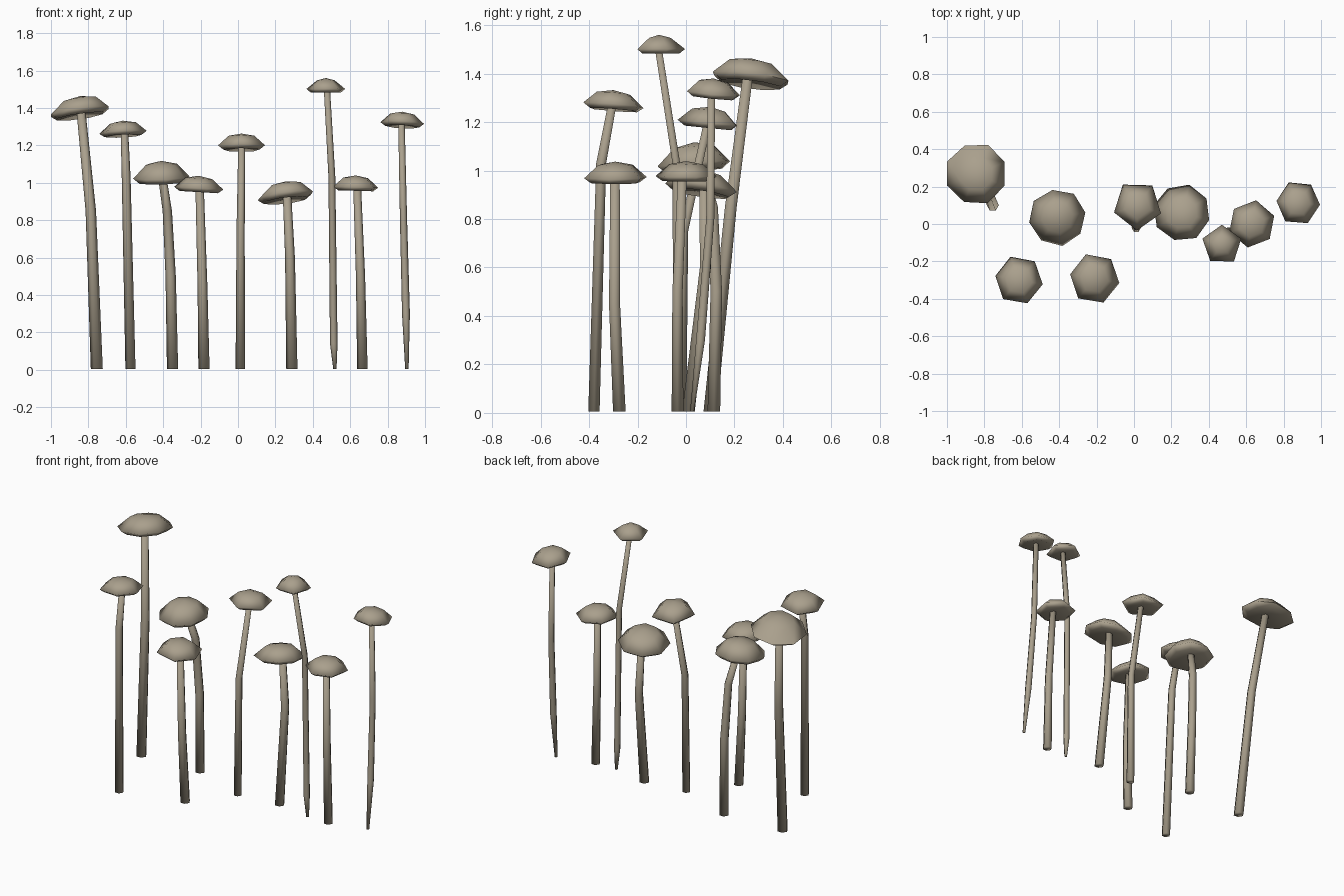
import bpy
import bmesh
from math import cos, sin, radians, tau
from mathutils import Vector

if "Cube" in bpy.data.objects:
    bpy.data.objects.remove(bpy.data.objects["Cube"])

# One dull khaki colour for everything
khaki = bpy.data.materials.new("khaki_grey")
khaki.use_nodes = True
khaki.diffuse_color = (0.40, 0.35, 0.265, 1)
shader = khaki.node_tree.nodes["Principled BSDF"]
shader.inputs["Base Color"].default_value = khaki.diffuse_color
shader.inputs["Roughness"].default_value = 0.9


def finish(bm, name):
    """Turn a bmesh into a smooth-shaded object."""
    bmesh.ops.recalc_face_normals(bm, faces=bm.faces)
    mesh = bpy.data.meshes.new(name)
    bm.to_mesh(mesh)
    bm.free()
    mesh.materials.append(khaki)
    obj = bpy.data.objects.new(name, mesh)
    bpy.context.collection.objects.link(obj)
    bpy.ops.object.select_all(action="DESELECT")
    obj.select_set(True)
    bpy.context.view_layer.objects.active = obj
    bpy.ops.object.shade_smooth_by_angle(angle=radians(100))


def bridge(bm, rings):
    """Join neighbouring rings of equal length with quads."""
    for low, high in zip(rings, rings[1:]):
        count = len(low)
        for i in range(count):
            j = (i + 1) % count
            bm.faces.new((low[i], low[j], high[j], high[i]))


def make_stem(name, path, radius, tip, sides=6):
    """Tapering tube through the path points; tip is the foot's radius factor."""
    bm = bmesh.new()
    rings = []
    for k, point in enumerate(path):
        r = radius * (1 - 0.25 * k / (len(path) - 1))
        if k == 0:
            r *= tip
        rings.append([bm.verts.new(Vector(point) + Vector((r * cos(tau * i / sides),
                                                          r * sin(tau * i / sides), 0)))
                      for i in range(sides)])
    bridge(bm, rings)
    bm.faces.new(rings[0])
    bm.faces.new(rings[-1])
    finish(bm, name)


def make_cap(name, centre, radius, height, tilt, sides, turn, shoulder):
    """Faceted dome with a tucked-in underside, sheared by the tilt slopes."""
    bm = bmesh.new()

    def place(r, h, angle=0):
        x, y = r * radius * cos(angle), r * radius * sin(angle)
        lift = x * tilt[0] + y * tilt[1]
        return bm.verts.new(Vector(centre) + Vector((x, y, h * height + lift)))

    profile = [(0.78, 0), (1, 0.24), (shoulder, 0.84)]
    rings = []
    for r, h in profile:
        rings.append([place(r * (1 + 0.02 * sin(2.3 * i)), h, radians(turn) + tau * i / sides)
                      for i in range(sides)])
    bridge(bm, rings)
    for ring, pole in ((rings[0], place(0, 0.2)), (rings[-1], place(0, 1))):
        for i in range(sides):
            bm.faces.new((ring[i], ring[(i + 1) % sides], pole))
    finish(bm, name)


def mushroom(name, path, cap, radius, height, tilt=(0, 0), sides=6, turn=50,
             shoulder=0.55, thick=0.027, tip=1):
    make_stem(name + "_stem", path, thick, tip)
    make_cap(name + "_cap", cap, radius, height, tilt, sides, turn, shoulder)


# The row of mushrooms, from the model's right to its left
mushroom("far_right_tall",
         path=[(-0.755, 0.10, 0.005), (-0.787, 0.185, 0.85), (-0.84, 0.255, 1.39)],
         cap=(-0.845, 0.268, 1.355), radius=0.166, height=0.108,
         tilt=(0.14, -0.12), sides=8, turn=22, thick=0.032)
mushroom("front_right",
         path=[(-0.575, -0.38, 0.005), (-0.598, -0.35, 1.03), (-0.607, -0.305, 1.27)],
         cap=(-0.615, -0.30, 1.25), radius=0.131, height=0.082, tilt=(0.05, -0.08))
mushroom("back_right",
         path=[(-0.35, 0.115, 0.005), (-0.36, 0.125, 0.5), (-0.378, 0.11, 0.85),
               (-0.405, 0.06, 1.03)],
         cap=(-0.41, 0.035, 1.0), radius=0.152, height=0.117,
         tilt=(0.03, 0.08), sides=8, turn=10, thick=0.03)
mushroom("front_middle",
         path=[(-0.182, -0.275, 0.005), (-0.19, -0.295, 0.45), (-0.205, -0.293, 0.97)],
         cap=(-0.21, -0.292, 0.95), radius=0.136, height=0.087, tilt=(-0.06, 0),
         thick=0.03)
mushroom("centre",
         path=[(0.012, -0.02, 0.005), (0.014, -0.01, 0.75), (0.02, 0.09, 1.20)],
         cap=(0.018, 0.1, 1.175), radius=0.133, height=0.088, tilt=(0, -0.1),
         sides=5, turn=53, thick=0.025)
mushroom("short_left",
         path=[(0.288, 0.01, 0.005), (0.278, 0.08, 0.6), (0.262, 0.075, 0.94)],
         cap=(0.255, 0.06, 0.905), radius=0.153, height=0.102,
         tilt=(0.12, -0.15), sides=8, turn=30, thick=0.03)
mushroom("slender_tallest",
         path=[(0.518, -0.035, 0.005), (0.512, -0.035, 0.14), (0.502, -0.04, 1.03),
               (0.475, -0.115, 1.51)],
         cap=(0.47, -0.112, 1.483), radius=0.108, height=0.077, sides=5, turn=90,
         shoulder=0.45, thick=0.022, tip=0.4)
mushroom("low_left",
         path=[(0.665, -0.035, 0.005), (0.655, -0.035, 0.5), (0.637, -0.015, 0.98)],
         cap=(0.63, 0, 0.957), radius=0.127, height=0.082, tilt=(-0.03, 0), turn=20,
         thick=0.028)
mushroom("far_left",
         path=[(0.903, 0.025, 0.005), (0.898, 0.06, 0.3), (0.885, 0.1, 0.8),
               (0.874, 0.105, 1.32)],
         cap=(0.878, 0.113, 1.3), radius=0.119, height=0.08, tilt=(-0.05, -0.1),
         turn=55, thick=0.023, tip=0.4)
